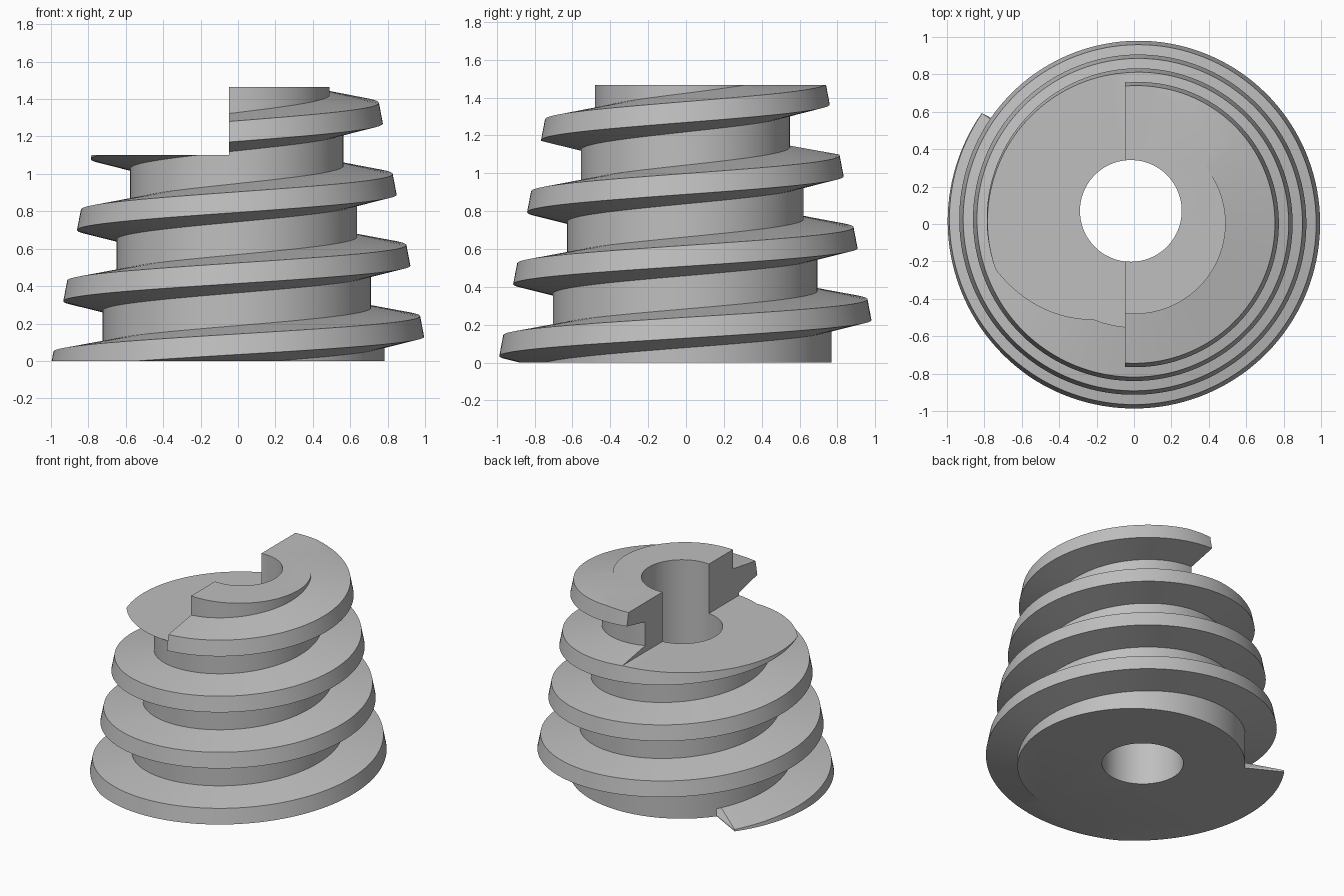
import bpy, bmesh, math
from mathutils import Matrix

cube = bpy.data.objects.get("Cube")
if cube:
    bpy.data.objects.remove(cube, do_unlink=True)

STEPS = 144            # samples per turn
PITCH = 0.38           # rise per turn
TAPER = 0.0735         # radius lost per turn
AXIS = (0.012, 0.015)  # screw axis
THREAD_START = -0.6    # turn at which the thread begins
FIRST, LAST = -2, 5    # turns swept before trimming

steel = bpy.data.materials.new("plain_grey")
steel.use_nodes = True
grey = (0.52, 0.52, 0.52, 1)
steel.diffuse_color = grey
steel.node_tree.nodes["Principled BSDF"].inputs["Base Color"].default_value = grey


def add_object(name, bm):
    bmesh.ops.recalc_face_normals(bm, faces=bm.faces[:])
    mesh = bpy.data.meshes.new(name)
    bm.to_mesh(mesh)
    bm.free()
    obj = bpy.data.objects.new(name, mesh)
    bpy.context.collection.objects.link(obj)
    return obj


def core_radius(t):
    return 0.772 - TAPER * t


def section(t):
    """Thread outline at turn t: lower root, lower crest, upper crest, upper root."""
    z = 0.13 + PITCH * t
    crest = 0.983 - TAPER * t
    heights = (z - 0.05, z, z + 0.11, z + 0.155)
    radii = (core_radius(t), crest, crest - 0.021, core_radius(t + 1))
    if t < THREAD_START:
        radii = (core_radius(t + 1),) * 4
    return zip(radii, heights)


# Tapered screw: one outline swept up a helix, each turn joined to the next
bm = bmesh.new()
rings = []
for i in range(FIRST * STEPS, LAST * STEPS + 1):
    t = i / STEPS
    a = math.tau * t
    rings.append([bm.verts.new((AXIS[0] + r * math.cos(a), AXIS[1] + r * math.sin(a), z))
                  for r, z in section(t)])
for i in range(len(rings) - 1):
    a, b = rings[i], rings[i + 1]
    for j in range(3):
        bm.faces.new((a[j], b[j], b[j + 1], a[j + 1]))
    if i + 1 + STEPS < len(rings):
        c, d = rings[i + STEPS], rings[i + 1 + STEPS]
        bm.faces.new((a[3], b[3], d[0], c[0]))

# Close both ends with fans
bottom = [r[0] for r in rings[:STEPS + 1]] + rings[0][:0:-1]
top = [r[3] for r in rings[-STEPS - 1:]] + rings[-1][2::-1]
for loop, z in ((bottom, -1.2), (top, 2.8)):
    tip = bm.verts.new((*AXIS, z))
    for a, b in zip(loop, loop[1:] + loop[:1]):
        bm.faces.new((a, b, tip))
screw = add_object("tapered_screw", bm)


def cut(cutter, operation):
    mod = screw.modifiers.new("cut", 'BOOLEAN')
    mod.operation, mod.solver, mod.object = operation, 'EXACT', cutter
    bpy.context.view_layer.update()
    graph = bpy.context.evaluated_depsgraph_get()
    mesh = bpy.data.meshes.new_from_object(screw.evaluated_get(graph))
    screw.modifiers.clear()
    screw.data = mesh
    bpy.data.objects.remove(cutter, do_unlink=True)


def box(name, low, high):
    bm = bmesh.new()
    size = [h - l for l, h in zip(low, high)]
    mid = [(h + l) / 2 for l, h in zip(low, high)]
    bmesh.ops.create_cube(bm, size=1, matrix=Matrix.Translation(mid) @ Matrix.Diagonal((*size, 1)))
    return add_object(name, bm)


# Flat bottom and top
cut(box("height_trim", (-2, -2, 0), (2, 2, 1.465)), 'INTERSECT')
# Half step at the top
cut(box("step_cutter", (-2, -2, 1.1), (-0.047, 2, 2)), 'DIFFERENCE')
# Offset through bore
bm = bmesh.new()
bmesh.ops.create_cone(bm, cap_ends=True, segments=96, radius1=0.272, radius2=0.272, depth=4,
                      matrix=Matrix.Translation((-0.017, 0.07, 0.7)))
cut(add_object("bore_cutter", bm), 'DIFFERENCE')

screw.data.materials.clear()
screw.data.materials.append(steel)
for face in screw.data.polygons:
    face.material_index = 0

bpy.ops.object.select_all(action='DESELECT')
screw.select_set(True)
bpy.context.view_layer.objects.active = screw
bpy.ops.object.shade_smooth_by_angle(angle=math.radians(25))
